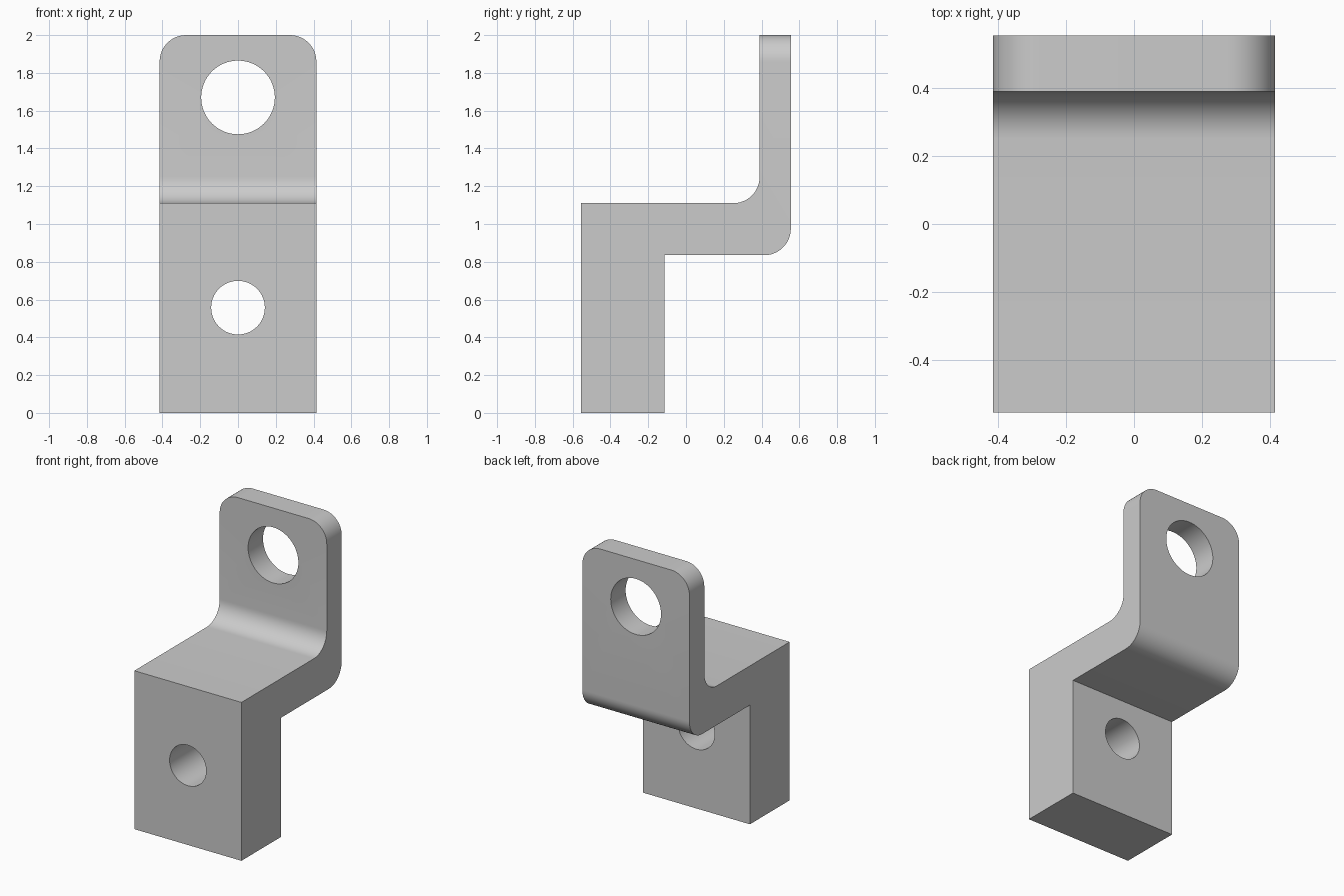
import bpy, bmesh, math

cube = bpy.data.objects.get("Cube")
if cube:
    bpy.data.objects.remove(cube, do_unlink=True)

HALF_W = 0.415
FRONT, BACK = -0.555, 0.555
BLOCK_BACK = -0.115     # rear face of the lower block
FLANGE_FRONT = 0.39     # front face of the upright flange
SHELF_LOW, SHELF_TOP, TOP = 0.835, 1.11, 2.0
RADIUS = 0.14

grey = bpy.data.materials.new("plain grey")
grey.use_nodes = True
colour = (0.6, 0.6, 0.6, 1)
grey.diffuse_color = colour
grey.node_tree.nodes["Principled BSDF"].inputs["Base Color"].default_value = colour

# Side profile (y, z), extruded across the width
profile = [(FRONT, 0), (BLOCK_BACK, 0), (BLOCK_BACK, SHELF_LOW), (BACK, SHELF_LOW),
           (BACK, TOP), (FLANGE_FRONT, TOP), (FLANGE_FRONT, SHELF_TOP), (FRONT, SHELF_TOP)]
bm = bmesh.new()
face = bm.faces.new([bm.verts.new((-HALF_W, y, z)) for y, z in profile])
extruded = bmesh.ops.extrude_face_region(bm, geom=[face])["geom"]
bmesh.ops.translate(bm, vec=(2 * HALF_W, 0, 0),
                    verts=[v for v in extruded if isinstance(v, bmesh.types.BMVert)])
bmesh.ops.recalc_face_normals(bm, faces=bm.faces)


def needs_rounding(edge):
    a, b = (v.co for v in edge.verts)
    mid = (a + b) / 2
    if abs(a.x - b.x) > HALF_W:   # inner and outer bend
        return any(math.dist((mid.y, mid.z), p) < 0.01
                   for p in ((FLANGE_FRONT, SHELF_TOP), (BACK, SHELF_LOW)))
    return mid.z > TOP - 0.01     # top corners of the flange


bmesh.ops.bevel(bm, geom=[e for e in bm.edges if needs_rounding(e)], offset=RADIUS,
                offset_type='OFFSET', segments=12, profile=0.5, affect='EDGES')
mesh = bpy.data.meshes.new("bracket")
bm.to_mesh(mesh)
bm.free()
mesh.materials.append(grey)
bracket = bpy.data.objects.new("bracket", mesh)
bpy.context.collection.objects.link(bracket)
bpy.ops.object.select_all(action='DESELECT')


# Round holes through the block and the flange
def drill(name, y, z, radius, depth):
    bpy.ops.mesh.primitive_cylinder_add(vertices=64, radius=radius, depth=depth,
                                        location=(0, y, z), rotation=(math.pi / 2, 0, 0))
    cutter = bpy.context.object
    cutter.name = name
    cutter.hide_render = True
    cutter.data.materials.append(grey)
    mod = bracket.modifiers.new(name, 'BOOLEAN')
    mod.operation = 'DIFFERENCE'
    mod.solver = 'EXACT'
    mod.object = cutter
    cutter.select_set(False)
    bpy.context.view_layer.objects.active = bracket
    bracket.select_set(True)
    bpy.ops.object.modifier_apply(modifier=mod.name)
    bpy.data.objects.remove(cutter, do_unlink=True)


drill("block_hole", (FRONT + BLOCK_BACK) / 2, 0.557, 0.142, 0.7)
drill("flange_hole", (FLANGE_FRONT + BACK) / 2, 1.67, 0.195, 0.4)

bpy.ops.object.shade_smooth_by_angle(angle=math.radians(30))
